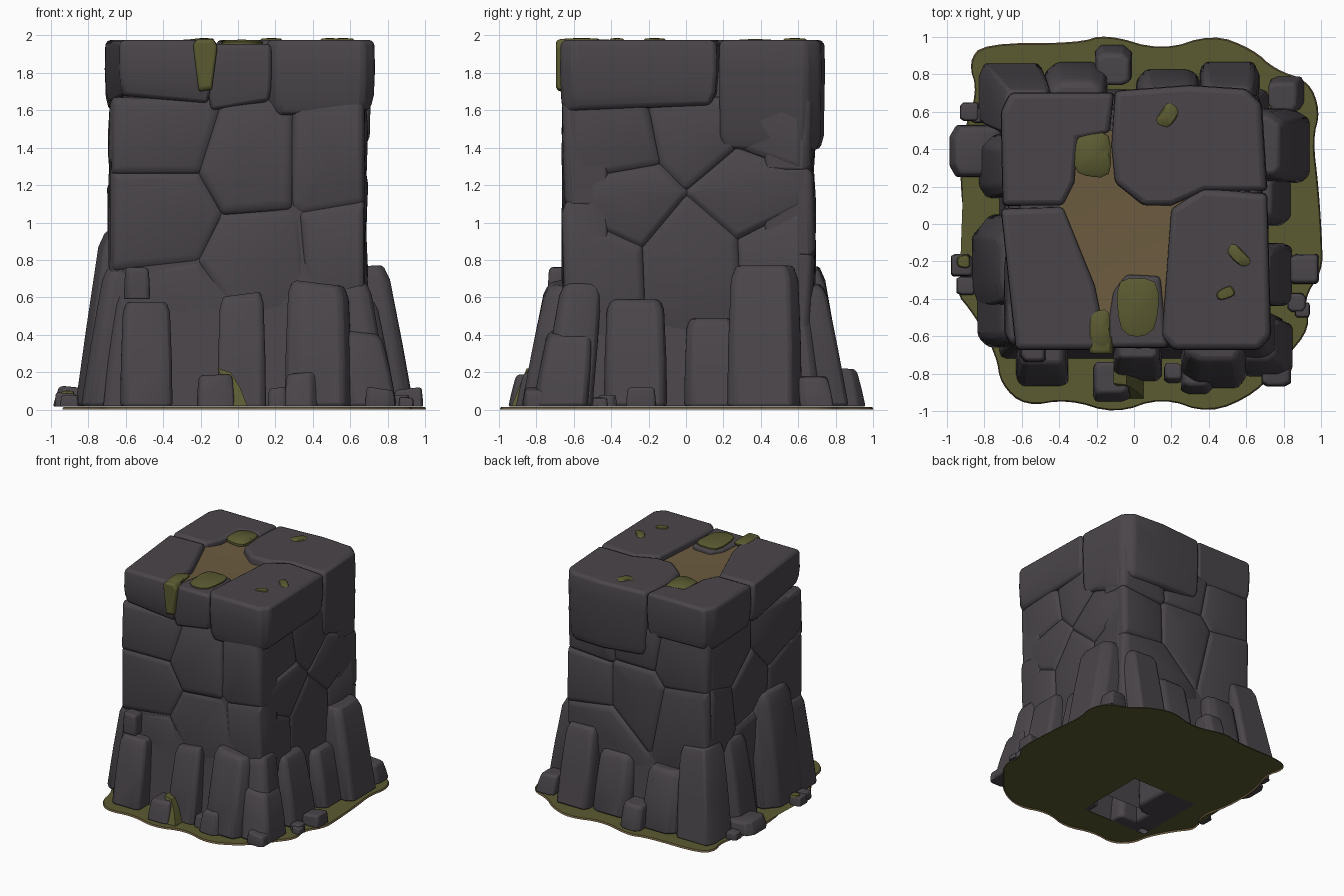
import bpy, bmesh, math, random
from mathutils import Vector

random.seed(4)
if "Cube" in bpy.data.objects:
    bpy.data.objects.remove(bpy.data.objects["Cube"])


def material(name, rgb):
    m = bpy.data.materials.new(name)
    m.use_nodes = True
    m.diffuse_color = (*rgb, 1)
    bsdf = m.node_tree.nodes["Principled BSDF"]
    bsdf.inputs["Base Color"].default_value = (*rgb, 1)
    bsdf.inputs["Roughness"].default_value = .9
    return m


ROCK = material("dark rock", (.068, .06, .068))
MOSS = material("olive moss", (.105, .105, .032))
SOIL = material("brown soil", (.15, .105, .05))


def finish(name, bm, mats, bevel=0, angle=40):
    """Turn a bmesh into a softly bevelled, smooth shaded object."""
    bmesh.ops.recalc_face_normals(bm, faces=bm.faces)
    mesh = bpy.data.meshes.new(name)
    bm.to_mesh(mesh)
    bm.free()
    ob = bpy.data.objects.new(name, mesh)
    bpy.context.collection.objects.link(ob)
    for m in mats:
        mesh.materials.append(m)
    if bevel:
        mod = ob.modifiers.new("soft edges", "BEVEL")
        mod.width, mod.segments, mod.limit_method = bevel, 2, "ANGLE"
        mod.angle_limit = math.radians(25)
    bpy.ops.object.select_all(action="DESELECT")
    ob.select_set(True)
    bpy.context.view_layer.objects.active = ob
    bpy.ops.object.shade_smooth_by_angle(angle=math.radians(angle))


def loft(name, rings, mat, bevel=0, bottom=True, peak=None):
    """Skin a stack of equal rings; the last one may close on a peak point."""
    bm = bmesh.new()
    loops = [[bm.verts.new(p) for p in ring] for ring in rings]
    n = len(loops[0])
    for a, b in zip(loops, loops[1:]):
        for i in range(n):
            j = (i + 1) % n
            bm.faces.new((a[i], a[j], b[j], b[i]))
    if bottom:
        bm.faces.new(loops[0])
    if peak:
        tip = bm.verts.new(peak)
        for i in range(n):
            bm.faces.new((loops[-1][i], loops[-1][(i + 1) % n], tip))
    else:
        bm.faces.new(loops[-1])
    finish(name, bm, [mat], bevel)


def about(pts, s):
    """Scale a flat outline about its middle."""
    cu = sum(p[0] for p in pts) / len(pts)
    cv = sum(p[1] for p in pts) / len(pts)
    return [(cu + (u - cu) * s, cv + (v - cv) * s) for u, v in pts]


def rectangle(x0, x1, y0, y1):
    return [Vector(p) for p in ((x0, y0), (x1, y0), (x1, y1), (x0, y1))]


def clip(poly, point, normal):
    """Keep the part of a convex outline behind a line."""
    kept = []
    for a, b in zip(poly, poly[1:] + poly[:1]):
        da, db = (a - point).dot(normal), (b - point).dot(normal)
        if da <= 0:
            kept.append(a)
        if da * db < 0:
            kept.append(a.lerp(b, da / (da - db)))
    return kept


def wall(side, place, out, reach, seeds):
    """Split one wall into fitted, faceted stones around seed points."""
    seeds = [Vector(s) for s in seeds]
    for i, seed in enumerate(seeds):
        pts = rectangle(-reach, reach, .3, 1.66)
        for other in seeds:
            if other != seed:
                pts = clip(pts, (seed + other) / 2, other - seed)
        cu, cz = about(pts, 0)[0]
        tu, tz = random.uniform(-.05, .05), random.uniform(-.05, .05)
        rings = [[place(max(-reach, min(reach, u)), z, d + lean * (tu * (u - cu) + tz * (z - cz)))
                  for u, z in about(pts, s)]
                 for d, s, lean in ((.42, 1, 0), (out - .035, 1.05, 1), (out - .008, .9, 1))]
        peak = place(cu + random.uniform(-.06, .06), cz + .04, out + .01)
        loft(f"{side}_wall_stone_{i}", rings, ROCK, .018, peak=peak)


def boulder(name, x, y, r, h, z=.016, lean=.13, bevel=.022):
    """A chipped block, narrowing upward and leaning on the tower."""
    foot = rectangle(x - r, x + r, y - r, y + r)
    chipped = [p.lerp(q, random.uniform(.06, .24)) for k, p in enumerate(foot)
               for q in (foot[k - 1], foot[(k + 1) % 4])]
    slope = random.uniform(-.15, .15)
    rings = []
    for f, s in ((0, 1), (.45, .97), (.9, .9), (1, .76)):
        pull = 1 - lean * f * min(1, h * 1.5)
        px, py = (pull if abs(c) > .55 else 1 for c in (x, y))
        rings.append([(u * px, v * py, z + h * f + (f > .8) * slope * (u - x))
                      for u, v in about(chipped, s)])
    loft(name, rings, ROCK, bevel)


def patch(name, x, y, z, a, b, h=.012, turn=0):
    """A low moss cushion with a rounded, nearly square outline."""
    rings = []
    for s, lift in ((1, -h), (1, 0), (.85, h * .7)):
        ring = []
        for k in range(16):
            t = math.tau * k / 16
            c, d = math.cos(t), math.sin(t)
            w = s * (1 + .05 * math.sin(3 * t + x * 9)) / (c ** 4 + d ** 4) ** .2
            p, q = a * w * c, b * w * d
            ring.append((x + p * math.cos(turn) - q * math.sin(turn),
                         y + p * math.sin(turn) + q * math.cos(turn), z + lift))
        rings.append(ring)
    loft(name, rings, MOSS, peak=(x, y, z + h))


# Hollow core behind the stones, open underneath
def square(r, z):
    return [(x, y, z) for x, y in rectangle(-r, r, -r, r)]


loft("tower_core", [square(r, z) for r, z in
     ((.72, .02), (.68, .4), (.63, .8), (.61, 1.88))], ROCK, .04, bottom=False)
loft("inner_lining", [square(.41, .02), square(.41, 1.8)], ROCK, bottom=False)

# Wall stones, one seed (across, up) for each
wall("front", lambda u, z, d: (u, -d, z), .655, .675, [
    (-.4, 1.48), (.08, 1.33), (.5, 1.32), (-.4, 1.05), (.12, .8), (.58, .83), (-.35, .5)])
wall("left", lambda u, z, d: (d, u, z), .685, .63, [
    (-.4, 1.42), (.05, 1.52), (.48, 1.53), (.35, 1.17), (-.35, 1.12), (.03, .8),
    (-.5, .78), (.52, .82)])
wall("back", lambda u, z, d: (u, d, z), .685, .675, [
    (.45, 1.46), (.03, 1.5), (-.42, 1.42), (.47, 1.08), (.02, 1.08), (-.47, .97), (.42, .63)])
wall("right", lambda u, z, d: (-d, u, z), .685, .63, [
    (-.3, 1.42), (.4, 1.44), (-.45, 1.04), (.08, 1.04), (.52, .95), (0, .6)])

# Cap slabs around the sunken soil: underside height, inner edge, outer corner
SLABS = {
    "back_right_slab": (1.62, [(-.7, .1), (-.38, .1), (-.32, .22), (-.3, .46), (-.13, .49),
                               (-.11, .7), (-.66, .7), (-.71, .6)]),
    "back_left_slab": (1.4, [(.71, .18), (.38, .18), (.2, .1), (.05, .1), (-.1, .22), (-.12, .42),
                             (-.1, .71), (.3, .74), (.6, .72), (.68, .64)]),
    "front_left_slab": (1.6, [(.71, .16), (.37, .19), (.2, .08), (.15, -.6), (.21, -.67),
                              (.67, -.67), (.73, -.6)]),
    "front_right_slab": (1.65, [(-.71, .08), (-.38, .09), (-.21, -.33), (-.14, -.67), (-.63, -.67)]),
    "front_middle_slab": (1.62, [(-.16, -.66), (-.11, -.36), (-.04, -.27), (.14, -.28), (.18, -.66)]),
}
for name, (low, pts) in SLABS.items():
    top = 1.955 if "middle" in name else 1.976
    dents = [random.uniform(-.03, .03) for p in pts]
    rings = [[(u, v, z + dent * (z < 1.8)) for (u, v), dent in zip(about(pts, s), dents)]
             for z, s in ((low, .93), (low + .07, .99), (1.82, 1.01), (top - .03, 1), (top, .97))]
    loft(name, rings, ROCK, .02)

# Sunken soil, gently dished
rim = rectangle(-.4, .34, -.5, .5)
loft("soil_floor", [[(u, v, z) for u, v in rim] for z in (1.87, 1.935)], SOIL, peak=(0, -.05, 1.9))

# Leaning boulders around the foot: x, y, half width, height
FOOT = [
    (-.49, -.73, .14, .56), (.02, -.71, .13, .6), (.43, -.7, .18, .66), (.34, -.82, .09, .18),
    (.21, -.8, .05, .1), (-.12, -.85, .1, .17), (.7, -.67, .15, .4), (.68, -.64, .14, .65),
    (.68, -.27, .17, .57), (.7, .13, .14, .47), (.74, .42, .2, .75), (.82, .7, .09, .16),
    (.51, .71, .16, .65), (.18, .66, .17, .5), (-.11, .86, .1, .2), (-.31, .7, .17, .5),
    (-.66, .69, .17, .74), (-.85, .39, .14, .1), (-.66, .31, .17, .72), (-.62, -.2, .25, .92),
    (-.68, -.5, .16, .75),
]
for i, block in enumerate(FOOT):
    boulder(f"foot_boulder_{i}", *block)
boulder("ledge_stone", -.54, -.67, .07, .17, z=.59, lean=0)

# Pebbles on the ground: x, y, radius
PEBBLES = [(-.88, .6, .05), (-.83, .58, .04), (-.92, -.22, .06), (-.9, -.33, .05),
           (.91, -.24, .08), (.87, -.42, .05), (.9, -.46, .04), (.76, -.79, .08)]
for i, (x, y, r) in enumerate(PEBBLES):
    boulder(f"pebble_{i}", x, y, r, r * 1.2, lean=0, bevel=r / 4)

# Moss on the cap, on a pebble, a hanging tongue and a strip at the foot
patch("back_moss", -.22, .37, 1.962, .1, .12, .02)
patch("front_moss", .02, -.44, 1.966, .11, .155)
patch("edge_moss", -.18, -.56, 1.975, .055, .1)
patch("back_left_moss", .18, .58, 1.975, .045, .065, turn=-.6)
patch("left_moss", .56, -.17, 1.975, .035, .07, turn=.8)
patch("front_left_moss", .49, -.37, 1.975, .05, .03, turn=.4)
patch("pebble_moss", -.91, -.2, .09, .035, .035)
tongue = [(-.24, 1.95), (-.22, 1.98), (-.13, 1.98), (-.11, 1.94), (-.14, 1.71), (-.21, 1.7)]
loft("moss_tongue", [[(u, -d, z) for u, z in about(tongue, s)]
     for d, s in ((.6, 1), (.68, 1), (.695, .9))], MOSS, .01)
strip = [(-.11, .22), (-.04, .2), (.01, .12), (.05, .02), (-.04, .02), (-.06, .12)]
loft("foot_moss", [[(u, -d - .4 * (.2 - z), z) for u, z in strip] for d in (.7, .86)], MOSS)

# Mossy ground with a wavy outline, a brown rim and one open quarter
SHORE = [
    (1, -.1), (.98, .2), (.95, .45), (.99, .6), (.93, .76), (.75, .82), (.63, .93), (.42, 1.01),
    (.15, .92), (-.15, 1.01), (-.3, .96), (-.8, .96), (-.88, .86), (-.83, .7), (-.92, .45),
    (-.92, .1), (-.85, -.15), (-.96, -.35), (-.85, -.48), (-.73, -.7), (-.71, -.85), (-.58, -.97),
    (-.35, -.93), (-.1, -1.01), (.15, -.92), (.4, -1.01), (.65, -.9), (.8, -.72), (.94, -.55),
    (.9, -.4), (1, -.25)]
shore = [Vector(p) for p in SHORE]
for _ in range(2):
    shore = [a.lerp(b, t) for a, b in zip(shore, shore[1:] + shore[:1]) for t in (.25, .75)]
bm = bmesh.new()
bmesh.ops.triangulate(bm, faces=[bm.faces.new([bm.verts.new((*p, .014)) for p in shore])])
skirt = bmesh.ops.extrude_edge_only(bm, edges=[e for e in bm.edges if e.is_boundary])["geom"]
for item in skirt:
    if isinstance(item, bmesh.types.BMVert):
        item.co = Vector((item.co.x * 1.007, item.co.y * 1.007, 0))
    elif isinstance(item, bmesh.types.BMFace):
        item.material_index = 1
for axis in (Vector((1, 0, 0)), Vector((0, 1, 0))):
    for at in (-.7, -.05):
        bmesh.ops.bisect_plane(bm, geom=bm.verts[:] + bm.edges[:] + bm.faces[:],
                               plane_co=axis * at, plane_no=axis)
hole = [f for f in bm.faces if all(-.7 < c < -.05 for c in f.calc_center_median()[:2])]
bmesh.ops.delete(bm, geom=hole, context="FACES")
finish("mossy_ground", bm, [MOSS, SOIL], angle=30)
